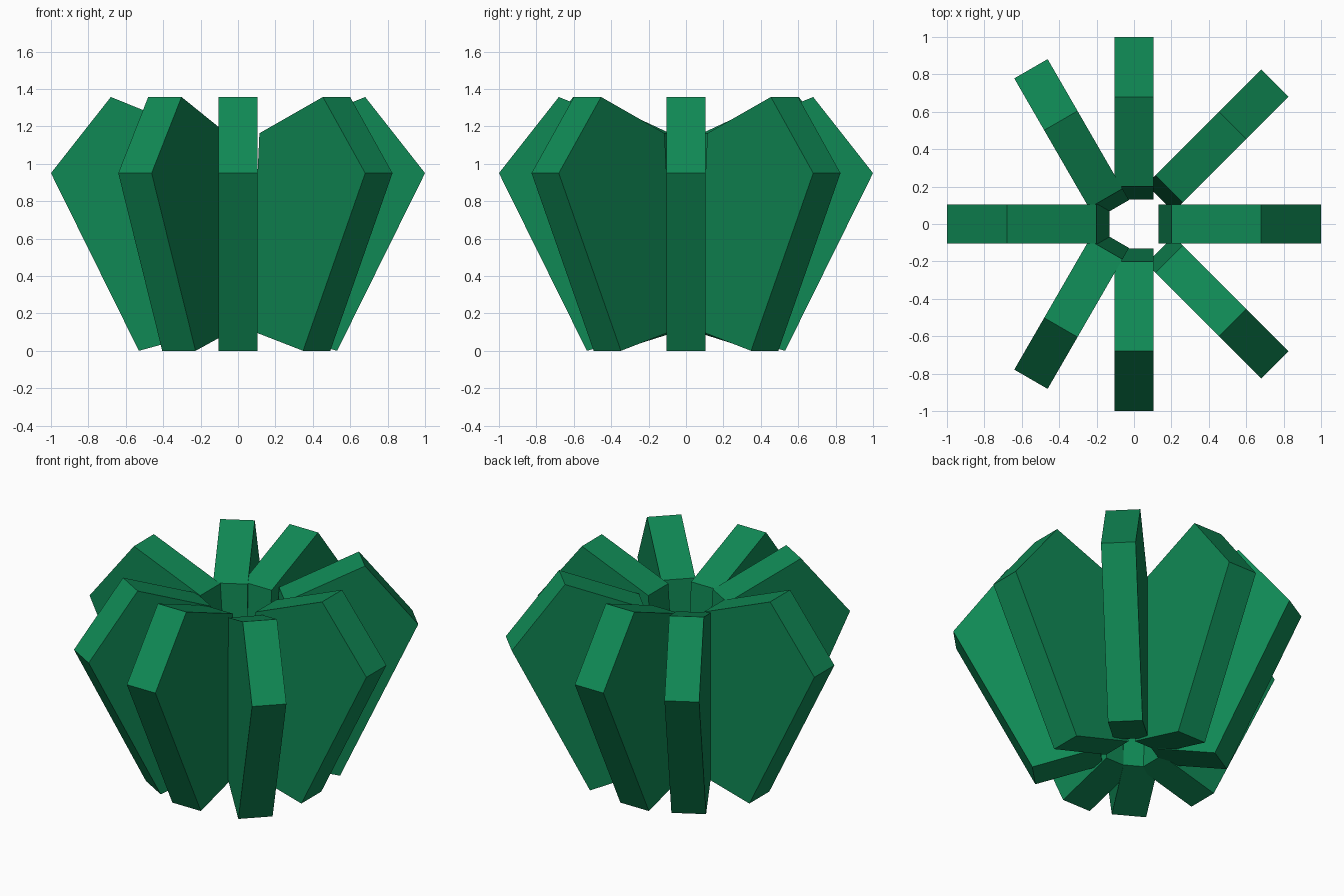
import bpy, bmesh, math
from mathutils import Matrix

if "Cube" in bpy.data.objects:
    bpy.data.objects.remove(bpy.data.objects["Cube"])

green = bpy.data.materials.new("deep green")
green.diffuse_color = (0.005, 0.25, 0.09, 1)
green.use_nodes = True
green.node_tree.nodes["Principled BSDF"].inputs["Base Color"].default_value = green.diffuse_color

# Fin outline: (distance from centre, height)
PROFILE = [(0.53, 0), (1.0, 0.95), (0.68, 1.357), (0.2, 1.163), (0.13, 0.11)]
HALF = 0.103


def fin(name, angle, shift=(0, 0)):
    """Extrude the outline to a slab, turn it about z and shift it."""
    bm = bmesh.new()
    face = bm.faces.new([bm.verts.new((r, -HALF, z)) for r, z in PROFILE])
    ext = bmesh.ops.extrude_face_region(bm, geom=[face])
    moved = [v for v in ext["geom"] if isinstance(v, bmesh.types.BMVert)]
    bmesh.ops.translate(bm, verts=moved, vec=(0, 2 * HALF, 0))
    bmesh.ops.recalc_face_normals(bm, faces=bm.faces)
    bm.transform(Matrix.Translation((*shift, 0))
                 @ Matrix.Rotation(math.radians(angle), 4, 'Z'))
    mesh = bpy.data.meshes.new(name)
    bm.to_mesh(mesh)
    bm.free()
    mesh.materials.append(green)
    bpy.context.collection.objects.link(bpy.data.objects.new(name, mesh))


# Four straight fins
for name, angle in (("right", 0), ("back", 90), ("left", 180), ("front", 270)):
    fin(name + "_fin", angle)

# Diagonal fins, mirrored front to back
for name, s in (("back", 1), ("front", -1)):
    fin(name + "_right_fin", 45 * s, (0.046, 0.046 * s))
    fin(name + "_left_fin", 120 * s, (-0.051, -0.036 * s))
